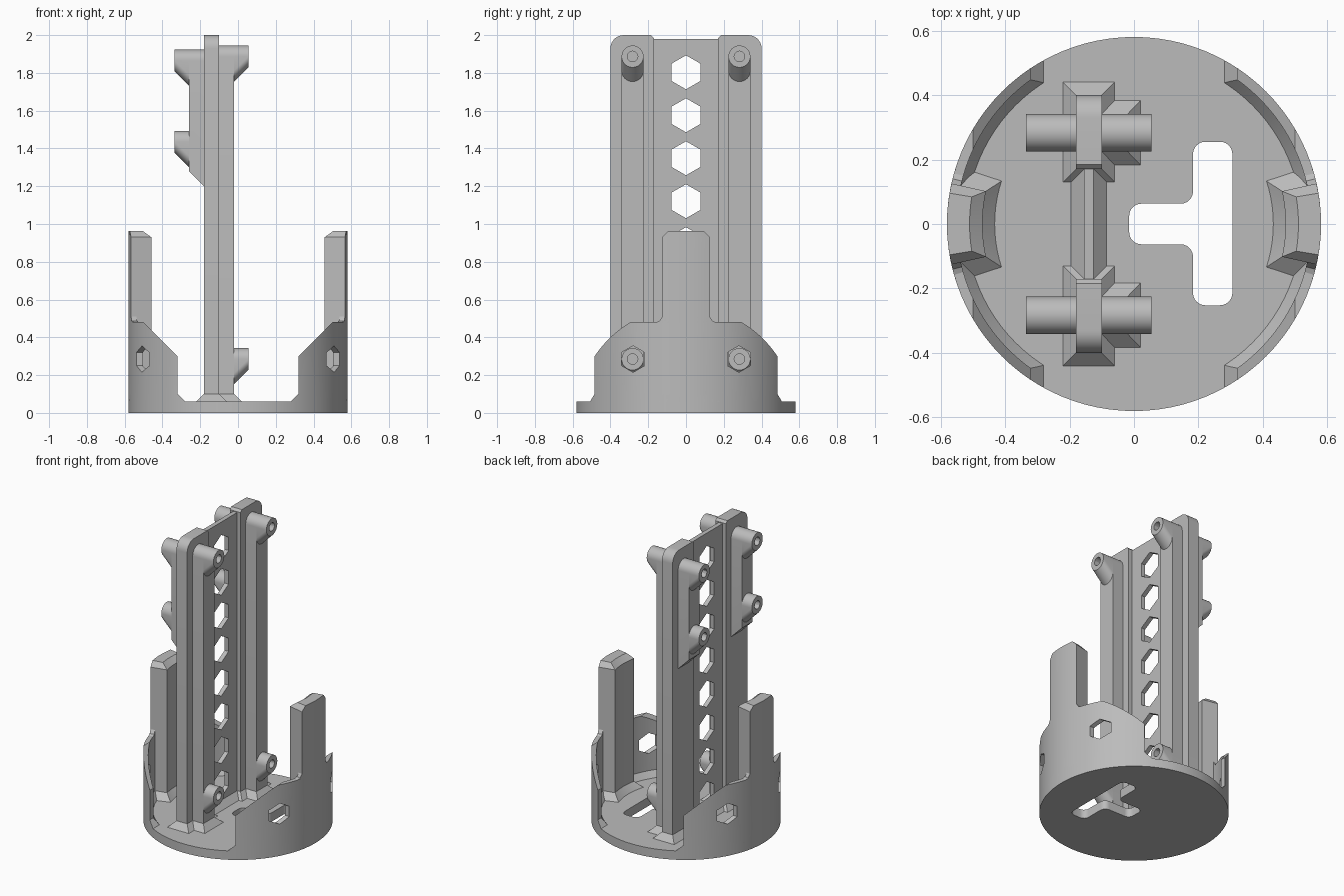
import bpy, bmesh
from math import sin, cos, pi, radians

old = bpy.data.objects.get("Cube")
if old:
    bpy.data.objects.remove(old)

GREY = (0.5, 0.5, 0.5, 1)
mat = bpy.data.materials.new("plain grey")
mat.use_nodes = True
mat.diffuse_color = GREY
mat.node_tree.nodes["Principled BSDF"].inputs["Base Color"].default_value = GREY

parts = []
FLOOR = 0.06      # top of the base disc
FOOT = 0.10       # top of the sloped feet
R = 0.58          # outer radius
BOSS = 0.058      # boss radius


def finish(name, bm):
    bmesh.ops.remove_doubles(bm, verts=bm.verts, dist=1e-5)
    bmesh.ops.recalc_face_normals(bm, faces=bm.faces)
    mesh = bpy.data.meshes.new(name)
    bm.to_mesh(mesh)
    bm.free()
    mesh.materials.append(mat)
    obj = bpy.data.objects.new(name, mesh)
    bpy.context.collection.objects.link(obj)
    parts.append(obj)
    return obj


def loft(name, loops, bevel=0):
    """Solid through equal-length loops of points, capped at both ends."""
    bm = bmesh.new()
    rings = [[bm.verts.new(p) for p in loop] for loop in loops]
    n = len(rings[0])
    sides = []
    for a, b in zip(rings, rings[1:]):
        for i in range(n):
            j = (i + 1) % n
            sides.append(bm.faces.new((a[i], a[j], b[j], b[i])))
    bm.faces.new(rings[0])
    bm.faces.new(rings[-1])
    if bevel:
        edges = [bm.edges.get((u, v)) for u, v in zip(rings[0], rings[-1])]
        bmesh.ops.bevel(bm, geom=edges, offset=bevel, segments=6,
                        profile=0.5, affect='EDGES')
    return finish(name, bm)


def boolean(obj, cutter, op='DIFFERENCE'):
    mod = obj.modifiers.new("cut", 'BOOLEAN')
    mod.operation, mod.solver, mod.object = op, 'EXACT', cutter
    bpy.context.view_layer.update()
    deps = bpy.context.evaluated_depsgraph_get()
    result = bpy.data.meshes.new_from_object(obj.evaluated_get(deps))
    obj.modifiers.clear()
    obj.data = result
    parts.remove(cutter)
    bpy.data.objects.remove(cutter)


def rect(x0, x1, y0, y1, z):
    return [(x0, y0, z), (x1, y0, z), (x1, y1, z), (x0, y1, z)]


def ring(r, z, n=96):
    return [(r * cos(2 * pi * i / n), r * sin(2 * pi * i / n), z) for i in range(n)]


def x_rod(name, x0, x1, y, z, r, n):
    """Rod along x with a point at the top."""
    return loft(name, [[(x, y + r * sin(2 * pi * i / n), z + r * cos(2 * pi * i / n))
                        for i in range(n)] for x in (x0, x1)])


def sector(side, r_in, half_deg, z, n=10):
    """Horizontal slice of a ring, facing +x or -x."""
    ang = [radians(half_deg) * (2 * i / n - 1) for i in range(n + 1)]
    pts = [(R, a) for a in ang] + [(r_in, a) for a in reversed(ang)]
    return [(side * r * cos(a), r * sin(a), z) for r, a in pts]


def stadium(x, y, z, drop, n=16):
    top = [pi * i / n for i in range(n + 1)]
    return ([(x, y + BOSS * cos(a), z + BOSS * sin(a)) for a in top] +
            [(x, y - BOSS * cos(a), z - drop - BOSS * sin(a)) for a in top])


def arch(x, y, z, bottom, n=16):
    """Round-topped upright outline."""
    top = [pi * i / n for i in range(n + 1)]
    return ([(x, y + BOSS * cos(a), z + BOSS * sin(a)) for a in top] +
            [(x, y - BOSS, bottom), (x, y + BOSS, bottom)])


# Base disc with a T-shaped slot
base = loft("base_disc", [ring(R, 0), ring(R, FLOOR)])
tee = [(-0.015, -0.063), (0.183, -0.063), (0.183, -0.252), (0.305, -0.252),
       (0.305, 0.255), (0.183, 0.255), (0.183, 0.063), (-0.015, 0.063)]
slot = loft("slot_cutter", [[(x, y, z) for x, y in tee] for z in (-0.1, 0.2)], bevel=0.038)
boolean(base, slot)

for side, label in ((1, "left"), (-1, "right")):
    # Curved side wall: a ring trimmed to a sloped outline
    bm = bmesh.new()
    profile = [(R, FLOOR), (R, 0.6), (0.55, 0.6), (0.55, FOOT), (0.52, FLOOR)]
    hoops = [[bm.verts.new(p) for p in ring(r, z)] for r, z in profile]
    for a, b in zip(hoops, hoops[1:] + hoops[:1]):
        for i in range(len(a)):
            j = (i + 1) % len(a)
            bm.faces.new((a[i], a[j], b[j], b[i]))
    wall = finish(label + "_wall", bm)
    outline = [(0.28, 0), (0.28, FLOOR), (0.32, FOOT), (0.32, 0.3),
               (0.5, 0.48), (0.7, 0.48), (0.7, 0)]
    trim = loft("trim", [[(side * x, y, z) for x, z in outline] for y in (-1, 1)])
    boolean(wall, trim, 'INTERSECT')
    for y in (-0.28, 0.28):
        boolean(wall, x_rod("hex_cutter", side * 0.3, side * 0.7, y, 0.285, 0.07, 6))

    # Upright post with sloped foot and chamfered top
    loft(label + "_post", [sector(side, r, a, z) for r, a, z in (
        (0.432, 18, FLOOR), (0.47, 12.5, FOOT), (0.47, 12.5, 0.93), (0.51, 9.5, 0.962))])
    loft(label + "_post_root", [sector(side, 0.55, a, z) for a, z in (
        (16, 0.479), (14, 0.487), (12.5, 0.51))])

# Central web with a column of hexagonal holes
web = loft("web", [rect(-0.155, -0.125, -0.18, 0.18, z) for z in (FLOOR, 1.98)])
for i in range(8):
    boolean(web, x_rod("hex_cutter", -0.3, 0.1, 0, 1.803 - 0.2275 * i, 0.09, 6))
loft("web_foot", [rect(-0.195, -0.085, -0.18, 0.18, FLOOR),
                  rect(-0.155, -0.125, -0.18, 0.18, FOOT)])


def boss(name, base_x, tip_x, y, z):
    """Round boss with a sloped underside and a screw hole."""
    obj = loft(name, [stadium(base_x, y, z, 0.075), stadium(tip_x, y, z, 0)])
    step = tip_x - base_x
    boolean(obj, x_rod("hole_cutter", base_x + 0.1 * step, tip_x + step, y, z, 0.028, 12))


for side, label in ((1, "back"), (-1, "front")):
    # Main rail with rounded outer top corner
    arc = [(0.33 + 0.07 * cos(pi * i / 16), 1.93 + 0.07 * sin(pi * i / 16)) for i in range(9)]
    outline = [(0.17, FLOOR), (0.4, FLOOR)] + arc + [(0.185, 2.0), (0.17, 1.985)]
    loft(label + "_rail", [[(x, side * y, z) for y, z in outline] for x in (-0.18, -0.1)])
    lo, hi = sorted((side * 0.13, side * 0.44))
    loft(label + "_rail_foot", [rect(-0.22, -0.06, lo, hi, FLOOR),
                                rect(-0.18, -0.1, lo + 0.04, hi - 0.04, FOOT)])

    # Rib on the left face, with its foot and two bosses
    y = side * 0.283
    loft(label + "_left_rib", [arch(x, y, 1.887, FLOOR) for x in (-0.1, -0.02)])
    loft(label + "_left_rib_foot", [rect(-0.14, 0.02, y - 0.1, y + 0.1, FLOOR),
                                    rect(-0.1, -0.02, y - BOSS, y + BOSS, FOOT)])
    for z, spot in ((1.887, "upper"), (0.285, "lower")):
        boss(f"{label}_left_{spot}_boss", -0.02, 0.055, y, z)

    # Short rib on the right face, with two bosses
    loft(label + "_right_rib", [arch(-0.18, y, 1.865, 1.2), arch(-0.26, y, 1.865, 1.28)])
    for z, spot in ((1.865, "upper"), (1.435, "lower")):
        boss(f"{label}_right_{spot}_boss", -0.26, -0.335, y, z)

# Smooth round faces, keep edges crisp
bpy.ops.object.select_all(action='DESELECT')
for obj in parts:
    obj.select_set(True)
bpy.context.view_layer.objects.active = parts[0]
bpy.ops.object.shade_smooth_by_angle(angle=radians(30))
